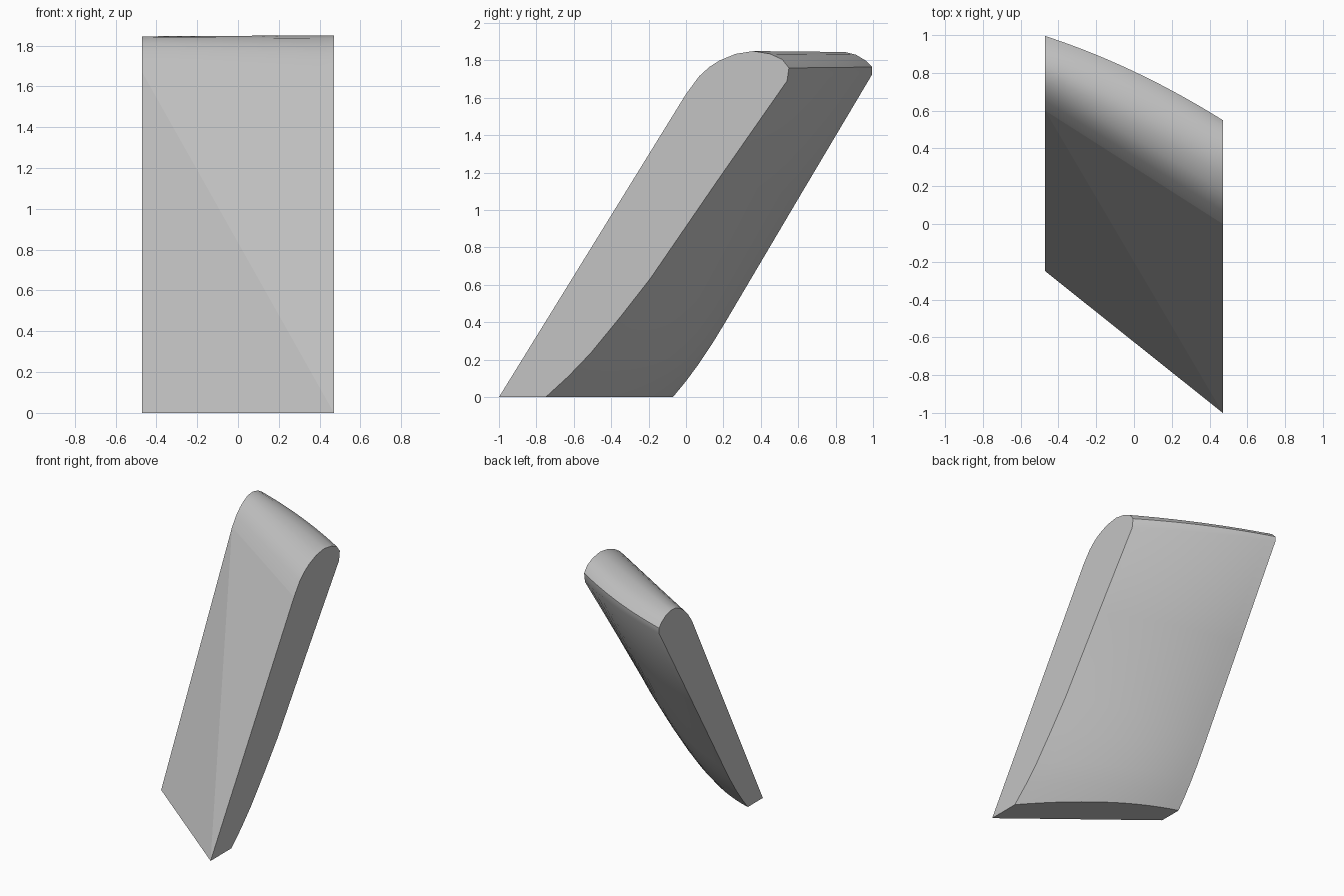
import bpy, bmesh, math

cube = bpy.data.objects.get("Cube")
if cube:
    bpy.data.objects.remove(cube)

HALF = 0.47      # half width in x
COLS = 14        # steps across the width

# Matching side outlines, front bottom -> over the top -> back bottom
# (y, z) on the left (+x) side and on the right (-x) side, with back bulge
PROFILE = [
    ((-1.0, 0), (-0.25, 0), 0),
    ((0.0, 1.62), (0.6, 1.67), 0),
    ((0.07, 1.715), (0.65, 1.74), 0),
    ((0.125, 1.765), (0.69, 1.78), 0),
    ((0.18, 1.8), (0.73, 1.81), 0),
    ((0.265, 1.835), (0.79, 1.84), 0.005),
    ((0.36, 1.85), (0.85, 1.845), 0.01),
    ((0.45, 1.835), (0.91, 1.83), 0.02),
    ((0.515, 1.805), (0.96, 1.8), 0.03),
    ((0.55, 1.76), (0.995, 1.765), 0.035),
    ((0.54, 1.69), (0.995, 1.725), 0.035),
    ((0.17, 1.16), (0.6, 1.06), 0.06),
    ((-0.19, 0.635), (0.21, 0.4), 0.08),
    ((-0.35, 0.43), (0.14, 0.285), 0.09),
    ((-0.51, 0.235), (0.07, 0.18), 0.095),
    ((-0.63, 0.11), (0, 0.085), 0.1),
    ((-0.75, 0), (-0.07, 0), 0.1),
]

bm = bmesh.new()

# Loft columns from the right side to the left side
cols = []
for i in range(COLS + 1):
    t = i / COLS
    bow = 4 * t * (1 - t)
    cols.append([bm.verts.new((HALF * (2 * t - 1),
                               r[0] + (l[0] - r[0]) * t + bow * bulge,
                               r[1] + (l[1] - r[1]) * t))
                 for l, r, bulge in PROFILE])

# Rounded top and bowed back
for a, b in zip(cols, cols[1:]):
    for k in range(1, len(PROFILE) - 1):
        bm.faces.new((a[k], b[k], b[k + 1], a[k + 1])).smooth = True

# Twisted front: two flat triangles meeting on a diagonal
bm.faces.new([c[0] for c in cols] + [cols[0][1]])
bm.faces.new([c[1] for c in reversed(cols)] + [cols[-1][0]])

# Flat base and both sides
bm.faces.new([c[0] for c in reversed(cols)] + [c[-1] for c in cols])
bm.faces.new(cols[0])
bm.faces.new(list(reversed(cols[-1])))

bmesh.ops.recalc_face_normals(bm, faces=bm.faces)
for e in bm.edges:
    if len(e.link_faces) == 2 and e.calc_face_angle() > math.radians(32):
        e.smooth = False

mesh = bpy.data.meshes.new("slanted_block")
bm.to_mesh(mesh)
bm.free()
block = bpy.data.objects.new("slanted_block", mesh)
bpy.context.collection.objects.link(block)

# Plain grey material
grey = bpy.data.materials.new("light_grey")
grey.use_nodes = True
colour = (0.55, 0.55, 0.55, 1)
grey.diffuse_color = colour
grey.node_tree.nodes["Principled BSDF"].inputs["Base Color"].default_value = colour
mesh.materials.append(grey)
